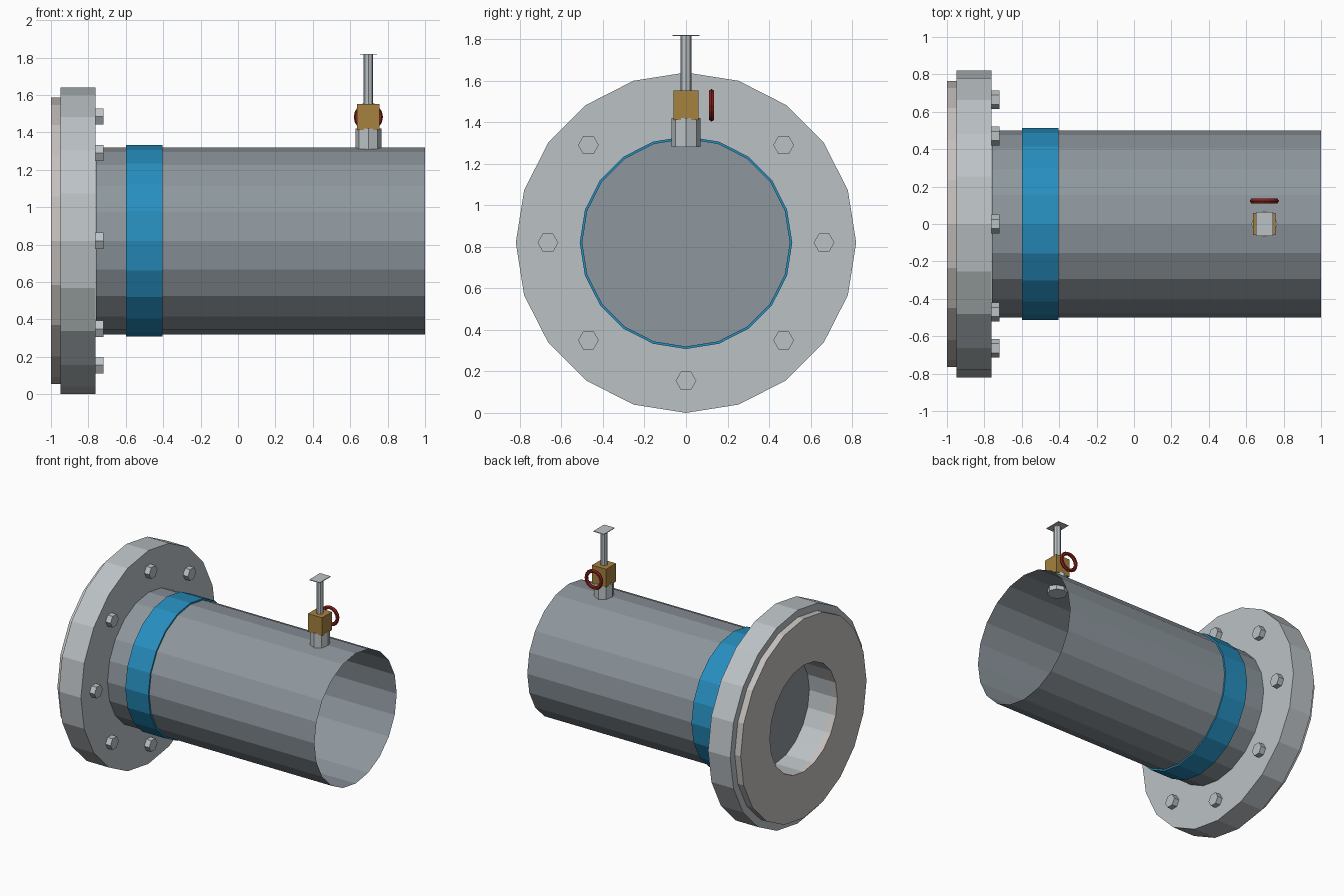
import bpy, bmesh
from math import sin, cos, pi
from mathutils import Matrix

if "Cube" in bpy.data.objects:
    bpy.data.objects.remove(bpy.data.objects["Cube"])

CZ = 0.82   # height of the pipe axis
VX = 0.697  # position of the valve along the pipe


def material(name, rgb):
    m = bpy.data.materials.new(name)
    m.diffuse_color = (*rgb, 1)
    m.use_nodes = True
    m.node_tree.nodes["Principled BSDF"].inputs["Base Color"].default_value = m.diffuse_color
    return m


PIPE = material("pipe_grey", (0.27, 0.31, 0.34))
FLANGE = material("flange_grey", (0.50, 0.54, 0.56))
FACE = material("gasket_grey", (0.56, 0.53, 0.51))
BLUE = material("blue", (0.02, 0.27, 0.52))
BRASS = material("brass", (0.38, 0.22, 0.05))
RED = material("red", (0.25, 0.015, 0.01))


def finish(bm, name, mat):
    bmesh.ops.recalc_face_normals(bm, faces=bm.faces)
    me = bpy.data.meshes.new(name)
    bm.to_mesh(me)
    bm.free()
    ob = bpy.data.objects.new(name, me)
    bpy.context.collection.objects.link(ob)
    me.materials.append(mat)
    return ob


def lathe_x(name, profile, mat, n=20, closed=True, cap_start=False):
    """Spin (x, radius) points round the pipe axis."""
    bm = bmesh.new()
    rings = [[bm.verts.new((x, r * sin(2 * pi * i / n), CZ + r * cos(2 * pi * i / n)))
              for i in range(n)] for x, r in profile]
    pairs = list(zip(rings, rings[1:]))
    if closed:
        pairs.append((rings[-1], rings[0]))
    for a, b in pairs:
        for i in range(n):
            j = (i + 1) % n
            bm.faces.new((a[i], a[j], b[j], b[i]))
    if cap_start:
        bm.faces.new(rings[0])
    return finish(bm, name, mat)


def prism(name, r, length, n, matrix, mat):
    bm = bmesh.new()
    bmesh.ops.create_cone(bm, cap_ends=True, segments=n, radius1=r, radius2=r,
                          depth=length, matrix=matrix)
    return finish(bm, name, mat)


def box(name, size, centre, mat):
    bm = bmesh.new()
    bmesh.ops.create_cube(bm, size=1, matrix=Matrix.Translation(centre) @ Matrix.Diagonal((*size, 1)))
    return finish(bm, name, mat)


# Pipe: open at the right, closed behind the flange
lathe_x("pipe", [(-0.76, 0.41), (-0.76, 0.50), (1.0, 0.50)], PIPE, closed=False, cap_start=True)

# Flange, raised sealing face and blue band
lathe_x("flange", [(-0.95, 0.41), (-0.95, 0.82), (-0.762, 0.82), (-0.762, 0.41)], FLANGE)
lathe_x("sealing_face", [(-1.0, 0.41), (-1.0, 0.765), (-0.95, 0.765), (-0.95, 0.41)], FACE)
lathe_x("blue_band", [(-0.6, 0.50), (-0.6, 0.512), (-0.405, 0.512), (-0.405, 0.50)], BLUE)

# Eight hexagonal bolts
for k in range(8):
    a = k * pi / 4
    m = (Matrix.Translation((-0.745, 0.665 * sin(a), CZ + 0.665 * cos(a)))
         @ Matrix.Rotation(pi / 2, 4, 'Y'))
    prism(f"bolt_{k + 1}", 0.05, 0.05, 6, m, FLANGE)

# Valve: fitting, brass body, stem and top plate
prism("valve_fitting", 0.07, 0.14, 8, Matrix.Translation((VX, 0, 1.35)), FLANGE)
box("valve_body", (0.12, 0.12, 0.14), (VX, 0, 1.482), BRASS)
prism("valve_stem", 0.026, 0.265, 8, Matrix.Translation((VX, 0, 1.684)), FLANGE)
box("stem_plate", (0.09, 0.13, 0.005), (VX, 0, 1.8175), FLANGE)

# Red hand wheel behind the valve body
bm = bmesh.new()
N, M = 16, 6
ring = []
for i in range(N):
    a = 2 * pi * i / N
    row = []
    for j in range(M):
        b = 2 * pi * j / M
        r = 0.064 + 0.014 * cos(b)
        row.append(bm.verts.new((VX + r * cos(a), 0.123 + 0.014 * sin(b), 1.482 + r * sin(a))))
    ring.append(row)
for i in range(N):
    for j in range(M):
        p, q = ring[i], ring[(i + 1) % N]
        bm.faces.new((p[j], q[j], q[(j + 1) % M], p[(j + 1) % M]))
finish(bm, "hand_wheel", RED)
